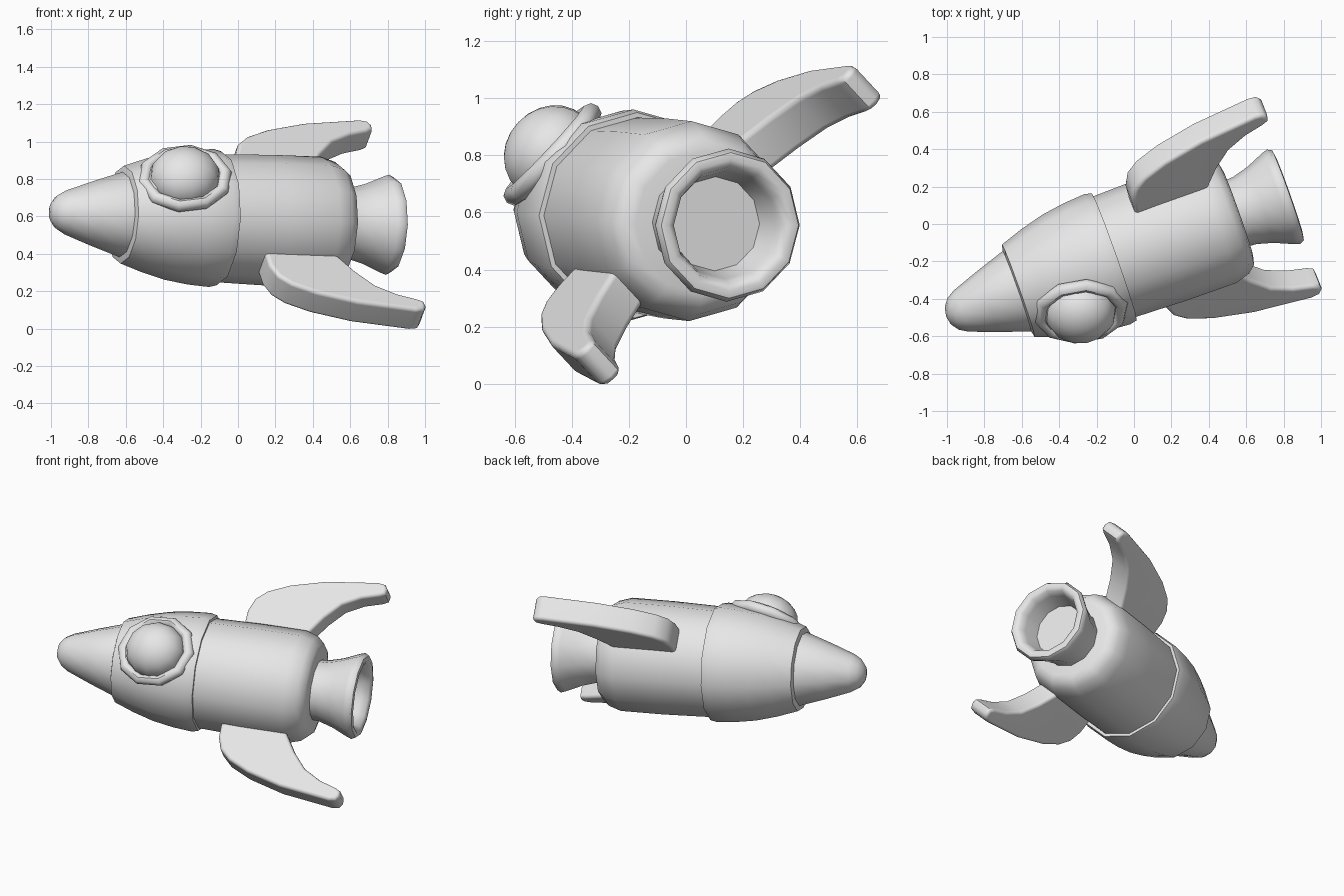
import bpy, bmesh, math
from mathutils import Vector, Matrix

old = bpy.data.objects.get("Cube")
if old:
    bpy.data.objects.remove(old, do_unlink=True)

grey = bpy.data.materials.new("light_grey")
grey.use_nodes = True
grey.diffuse_color = (0.8, 0.8, 0.8, 1)
grey.node_tree.nodes["Principled BSDF"].inputs["Base Color"].default_value = (0.8, 0.8, 0.8, 1)

# Rocket frame: local z runs from nose to tail, local y is up
axis = Vector((0.943, 0.334, -0.036)).normalized()
side = Vector((-axis.y, axis.x, 0)).normalized()
up = axis.cross(side)
origin = Vector((-0.105, -0.175, 0.59))


def frame(x, y, z, o):
    m = Matrix((x, y, z)).transposed().to_4x4()
    m.translation = o
    return m


ROCKET = frame(side, up, axis, origin)


def finish(name, bm, matrix, angle=50):
    bmesh.ops.recalc_face_normals(bm, faces=bm.faces)
    mesh = bpy.data.meshes.new(name)
    bm.to_mesh(mesh)
    bm.free()
    mesh.materials.append(grey)
    ob = bpy.data.objects.new(name, mesh)
    bpy.context.collection.objects.link(ob)
    ob.matrix_world = matrix
    bpy.ops.object.select_all(action='DESELECT')
    ob.select_set(True)
    bpy.context.view_layer.objects.active = ob
    bpy.ops.object.shade_smooth_by_angle(angle=math.radians(angle))
    return ob


def lathe(name, profile, sides=12, matrix=ROCKET, closed=False, scale=(1, 1)):
    """Spin (z, radius) points round local z; zero radius makes a pole."""
    bm = bmesh.new()
    rings = []
    for z, r in profile:
        n = 1 if r == 0 else sides
        rings.append([bm.verts.new((r * scale[0] * math.cos(2 * math.pi * i / sides),
                                    r * scale[1] * math.sin(2 * math.pi * i / sides), z))
                      for i in range(n)])
    pairs = list(zip(rings, rings[1:])) + ([(rings[-1], rings[0])] if closed else [])
    for a, b in pairs:
        for i in range(sides):
            j = (i + 1) % sides
            quad = [a[i % len(a)], a[j % len(a)], b[j % len(b)], b[i % len(b)]]
            bm.faces.new(list(dict.fromkeys(quad)))
    return finish(name, bm, matrix)


# Hull
lathe("nose_cone", [(-0.955, 0), (-0.945, 0.05), (-0.915, 0.09), (-0.87, 0.117),
                    (-0.72, 0.172), (-0.553, 0.228), (-0.5, 0.228), (-0.5, 0)])
lathe("front_cowl", [(-0.553, 0), (-0.553, 0.23), (-0.545, 0.262), (-0.42, 0.305), (-0.29, 0.34),
                     (-0.16, 0.36), (-0.04, 0.369), (0.0, 0.36), (0.0, 0)])
lathe("main_body", [(-0.1, 0), (-0.1, 0.335), (0.0, 0.342), (0.3, 0.35), (0.57, 0.35),
                    (0.65, 0.325), (0.69, 0.29), (0.70, 0.25), (0.70, 0)])

# Flared nozzle with a rounded lip and a flat recessed disc
lathe("exhaust_nozzle", [(0.66, 0), (0.66, 0.185), (0.74, 0.19), (0.83, 0.215), (0.93, 0.258),
                         (0.96, 0.268), (0.985, 0.255), (0.99, 0.23), (0.975, 0.205),
                         (0.93, 0.19), (0.83, 0.165), (0.83, 0)])

# Cockpit window: ring and dome set square to the cowl slope
normal = Vector((0.05, -0.73, 0.68)).normalized()
along = (axis - normal * axis.dot(normal)).normalized()
WINDOW = frame(along, normal.cross(along), normal, Vector((-0.285, -0.467, 0.803)))
tube = [(0.036 * math.sin(k * math.pi / 4), 0.222 + 0.036 * math.cos(k * math.pi / 4))
        for k in range(8)]
lathe("window_ring", tube, 10, WINDOW, closed=True, scale=(1, 0.9))
dome = [(0.01 + 0.155 * math.sin(k * math.pi / 12), 0.19 * math.cos(k * math.pi / 12))
        for k in range(6)]
lathe("window_dome", [(-0.12, 0), (-0.12, 0.18)] + dome + [(0.165, 0)], 12, WINDOW, scale=(1, 0.93))

# Swept fins, outlined as (distance along hull, distance from axis)
outline = [(0.17, 0.24), (0.175, 0.42), (0.205, 0.50), (0.27, 0.56), (0.40, 0.62), (0.62, 0.68),
           (0.94, 0.722), (0.985, 0.715), (1.005, 0.685), (1.0, 0.65), (0.965, 0.632),
           (0.86, 0.60), (0.75, 0.54), (0.66, 0.44), (0.58, 0.32), (0.57, 0.24)]
for name, sign in (("left_fin", 1), ("right_fin", -1)):
    out = (side + up).normalized() * sign
    bm = bmesh.new()
    face = bm.faces.new([bm.verts.new((t, r, -0.08)) for t, r in outline])
    ext = bmesh.ops.extrude_face_region(bm, geom=[face])
    bmesh.ops.translate(bm, vec=(0, 0, 0.16),
                        verts=[v for v in ext["geom"] if isinstance(v, bmesh.types.BMVert)])
    rims = [e for e in bm.edges if abs(e.verts[0].co.z - e.verts[1].co.z) < 0.01]
    bmesh.ops.bevel(bm, geom=rims, offset=0.022, segments=3, profile=0.5, affect='EDGES')
    fin = finish(name, bm, frame(axis, out, axis.cross(out), origin))
    fin.modifiers.new("even_shading", 'WEIGHTED_NORMAL').keep_sharp = True
